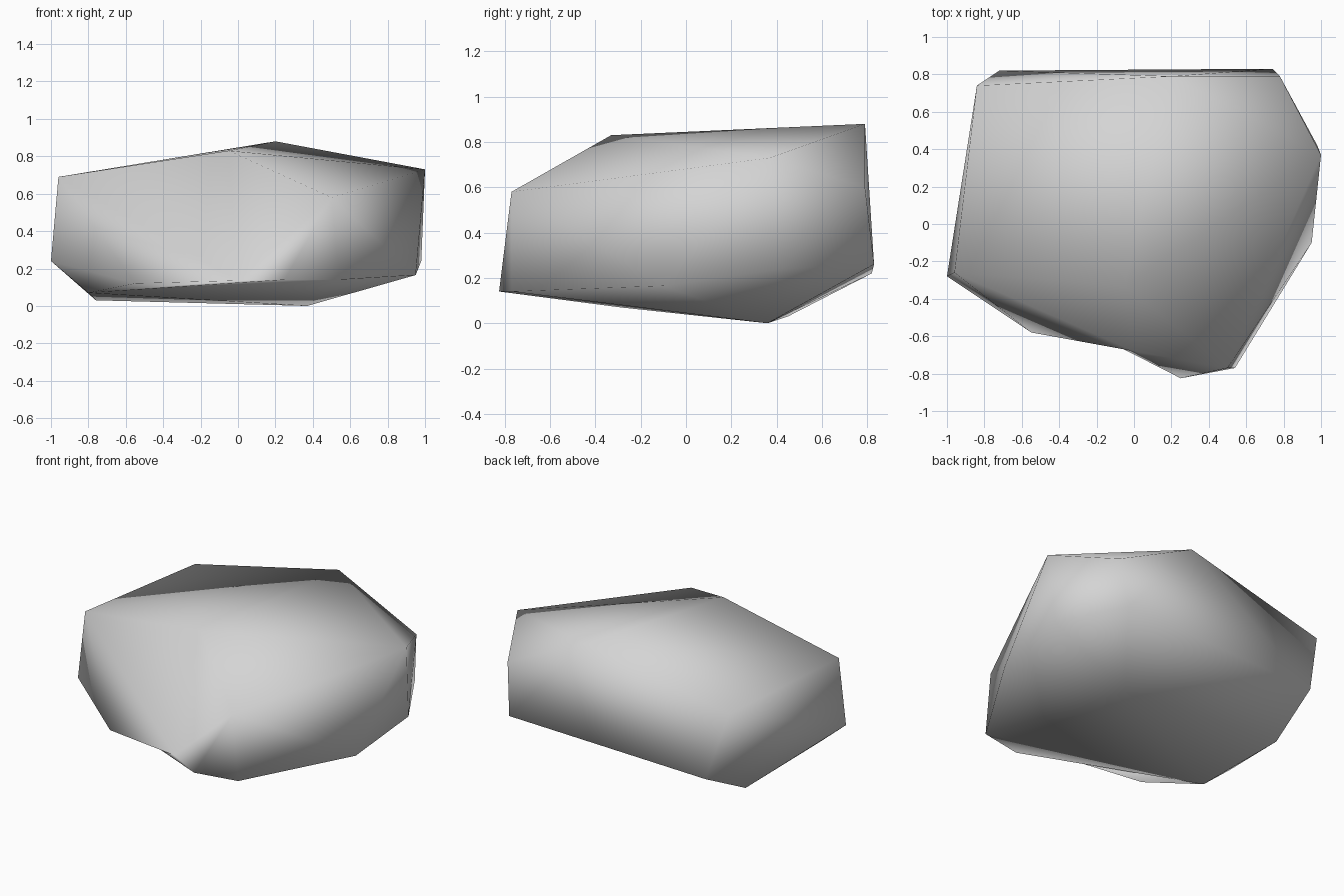
import bpy, bmesh

cube = bpy.data.objects.get("Cube")
if cube:
    bpy.data.objects.remove(cube, do_unlink=True)

# Corner points of the boulder, grouped by region
back = [(-.84, .74, .66), (.2, .79, .88), (.78, .79, .6), (1, .37, .73)]
girdle = [(-1, -.28, .24), (.95, -.1, .165), (.98, .42, .24),
          (.74, .83, .26), (-.72, .82, .22)]
base = [(.37, .36, 0), (-.76, .45, .03), (-.8, -.29, .07)]
# Corners around the front face
front = [(-.96, -.26, .69), (-.05, -.33, .83), (.5, -.77, .58),
         (.54, -.77, .14), (-.55, -.58, .12)]
notch_point, toe_point = (0, -.68, .135), (.25, -.825, .14)

# Faceted hull around the corners
bm = bmesh.new()
for p in back + girdle + base:
    bm.verts.new(p)
rim = [bm.verts.new(p) for p in front]
shoulder, peak, brow, left_toe, right_toe = rim
bmesh.ops.convex_hull(bm, input=bm.verts[:])

# Open the front face and the underside face that meets its lower edge
open_faces = [f for f in bm.faces if all(v in rim for v in f.verts)]
under = [f for f in bm.faces if left_toe in f.verts and right_toe in f.verts
         and f not in open_faces]
tips = [v for f in under for v in f.verts if v not in (left_toe, right_toe)]
bmesh.ops.delete(bm, geom=open_faces + under, context='FACES')

# Refill them as a hollow that runs down to a notch beside a jutting toe
notch, toe = bm.verts.new(notch_point), bm.verts.new(toe_point)
hollow = [right_toe, shoulder, peak, brow, toe]
for a, b in zip(hollow, hollow[1:]):
    bm.faces.new((a, b, notch))
bm.faces.new((brow, left_toe, toe))
lower = [right_toe, notch, toe, left_toe]
for tip in tips:
    for a, b in zip(lower, lower[1:]):
        bm.faces.new((a, b, tip))
bmesh.ops.delete(bm, geom=[v for v in bm.verts if not v.link_faces], context='VERTS')
bmesh.ops.recalc_face_normals(bm, faces=bm.faces[:])
for f in bm.faces:
    f.smooth = True

mesh = bpy.data.meshes.new("boulder")
bm.to_mesh(mesh)
bm.free()
boulder = bpy.data.objects.new("boulder", mesh)
bpy.context.collection.objects.link(boulder)

# Plain grey stone
stone = bpy.data.materials.new("grey stone")
stone.use_nodes = True
colour = (.66, .66, .66, 1)
stone.diffuse_color = colour
stone.node_tree.nodes["Principled BSDF"].inputs["Base Color"].default_value = colour
mesh.materials.append(stone)
